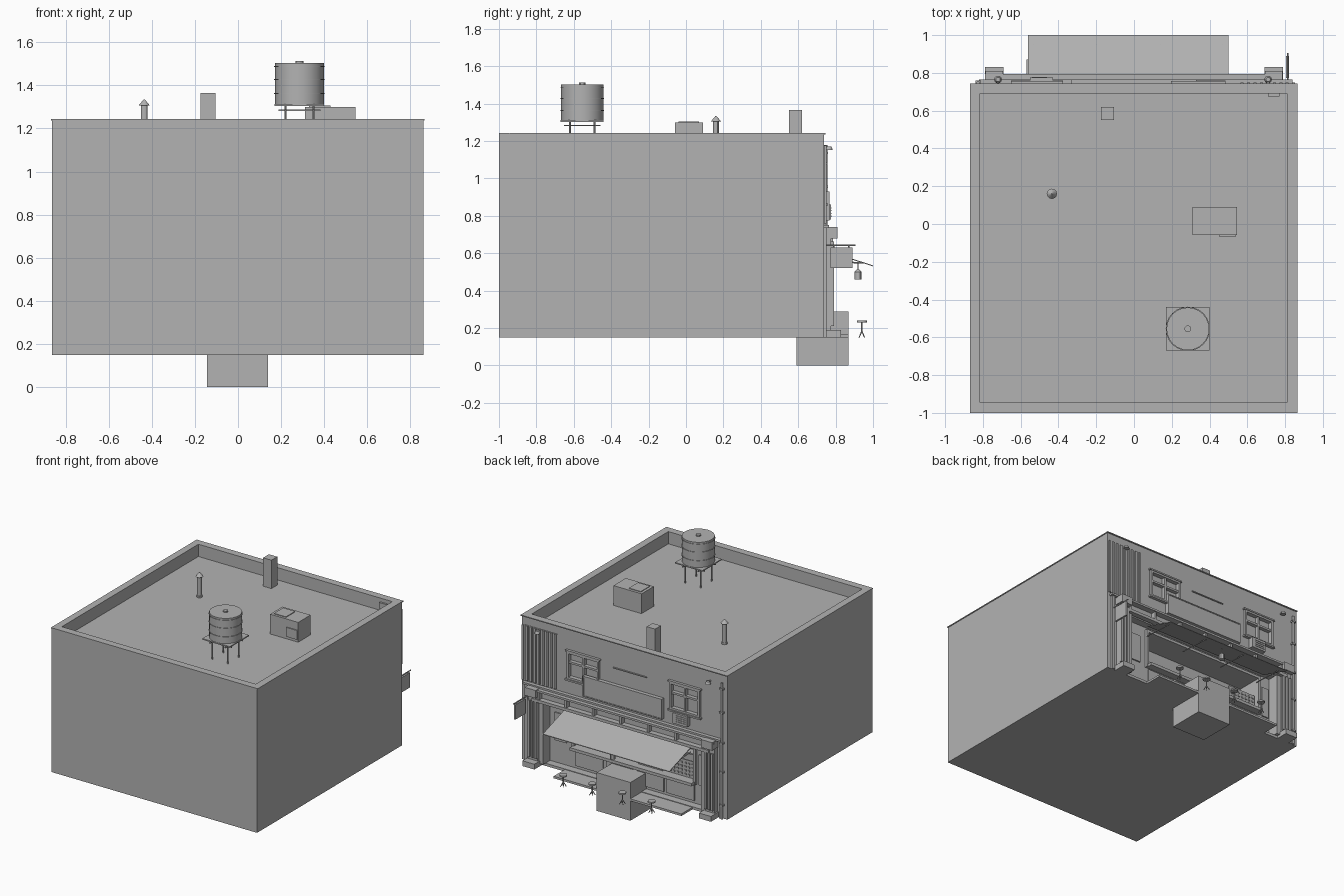
import bpy, bmesh, math
from mathutils import Vector, Matrix

grey = bpy.data.materials.new("plain grey")
grey.diffuse_color = (0.45, 0.45, 0.45, 1)


def finish(name, bm, smooth=False):
    me = bpy.data.meshes.new(name)
    bmesh.ops.recalc_face_normals(bm, faces=bm.faces)
    bm.to_mesh(me)
    bm.free()
    me.materials.append(grey)
    ob = bpy.data.objects.new(name, me)
    bpy.context.collection.objects.link(ob)
    if smooth:
        bpy.ops.object.select_all(action='DESELECT')
        ob.select_set(True)
        bpy.context.view_layer.objects.active = ob
        bpy.ops.object.shade_smooth_by_angle()
    return ob


def add_box(bm, x0, x1, y0, y1, z0, z1):
    m = Matrix.Translation(((x0 + x1) / 2, (y0 + y1) / 2, (z0 + z1) / 2))
    bmesh.ops.create_cube(bm, size=1, matrix=m @ Matrix.Diagonal((x1 - x0, y1 - y0, z1 - z0, 1)))


def boxes(name, *specs):
    bm = bmesh.new()
    for s in specs:
        add_box(bm, *s)
    return finish(name, bm)


def add_rod(bm, a, b, r1, r2=None, n=12):
    a, b = Vector(a), Vector(b)
    d = b - a
    m = Matrix.Translation((a + b) / 2) @ d.to_track_quat('Z', 'Y').to_matrix().to_4x4()
    bmesh.ops.create_cone(bm, cap_ends=True, segments=n, radius1=r1,
                          radius2=r1 if r2 is None else r2, depth=d.length, matrix=m)


def rods(name, *specs):
    bm = bmesh.new()
    for s in specs:
        add_rod(bm, *s)
    return finish(name, bm, True)


def cut(ob, *spec):
    cutter = boxes("cutter", spec)
    cutter.hide_render = True
    mod = ob.modifiers.new("cut", 'BOOLEAN')
    mod.operation, mod.solver, mod.object = 'DIFFERENCE', 'EXACT', cutter
    bpy.context.view_layer.objects.active = ob
    bpy.ops.object.modifier_apply(modifier="cut")
    bpy.data.objects.remove(cutter)


def frame(x0, x1, z0, z1, y0, y1, w):
    return [(x0, x0 + w, y0, y1, z0, z1), (x1 - w, x1, y0, y1, z0, z1),
            (x0 + w, x1 - w, y0, y1, z1 - w, z1), (x0 + w, x1 - w, y0, y1, z0, z0 + w)]


WALL, ROOF = 0.737, 1.15

# Building shell: sunken roof, shallow shop recess, serving window
shell = boxes("building_shell", (-.863, .86, -1, WALL, .15, 1.24))
cut(shell, -.815, .81, -.945, .69, ROOF, 1.4)
cut(shell, -.68, .68, .68, .9, .17, .64)
cut(shell, -.55, .45, .50, .8, .34, .60)
boxes("parapet_cap", (-.868, .865, -1, -.945, 1.236, 1.243), (-.868, .865, .69, .745, 1.236, 1.243),
      (-.868, -.815, -.945, .69, 1.236, 1.243), (.81, .865, -.945, .69, 1.236, 1.243))

# Roof: chimney, vent, cooling unit, parapet box
boxes("chimney", (-.175, -.105, .55, .62, ROOF, 1.365))
rods("vent_pipe", ((-.435, .16, ROOF), (-.435, .16, 1.31), .016),
     ((-.435, .16, ROOF), (-.435, .16, ROOF + .012), .021),
     ((-.435, .16, 1.305), (-.435, .16, 1.335), .027, .002))
boxes("roof_unit", (.31, .545, -.058, .09, ROOF, 1.30), (.45, .54, -.066, -.058, 1.17, 1.24))
boxes("roof_unit_lid", (.33, .43, -.04, .07, 1.30, 1.305))
boxes("parapet_box", (.71, .77, .675, .69, 1.17, 1.215))

# Water tank with hoops on a braced stand
tx, ty = .285, -.555
rods("water_tank", ((tx, ty, 1.312), (tx, ty, 1.503), .113, None, 24),
     ((tx, ty, 1.503), (tx, ty, 1.513), .018))
rods("tank_hoops", *[((tx, ty, z), (tx, ty, z + .005), .117, None, 24) for z in (1.36, 1.425, 1.485)])
boxes("tank_platform", (.17, .40, -.67, -.44, 1.303, 1.312))
rods("tank_legs", *[((tx + sx * .065, ty + sy * .065, ROOF), (tx + sx * .065, ty + sy * .065, 1.303), .005)
                    for sx in (-1, 1) for sy in (-1, 1)])
boxes("tank_braces", *[(tx - .098, tx + .098, ty + s * .065 - .004, ty + s * .065 + .004, 1.28, 1.287) for s in (-1, 1)],
      *[(tx + s * .065 - .004, tx + s * .065 + .004, ty - .098, ty + .098, 1.28, 1.287) for s in (-1, 1)])

# Upper facade: sign panel, windows, ribbed sheet, lamps
boxes("sign_panel", (-.33, .33, WALL, .762, .775, .93), *frame(-.33, .33, .775, .93, .76, .766, .008))
boxes("lamp_rail", (-.19, .09, WALL, .745, 1.045, 1.052))
for side, (x0, x1) in {"left": (.205, .475), "right": (-.64, -.385)}.items():
    xm = (x0 + x1) / 2
    cut(shell, x0 + .01, x1 - .01, .715, .8, .87, 1.07)
    boxes(side + "_window", *frame(x0, x1, .865, 1.075, .72, .752, .016),
          (xm - .008, xm + .008, .718, .747, .88, 1.06), (x0 + .01, x1 - .01, .718, .747, .985, 1.0),
          (x0 - .01, x1 + .01, WALL, .76, .855, .867), (x0 - .01, x1 + .01, WALL, .757, 1.073, 1.084))
boxes("window_cooler", (-.55, -.43, .72, .775, .78, .86),
      *[(-.54, -.46, .775, .779, z, z + .006) for z in (.795, .81, .825, .84)])
boxes("ribbed_sheet", (.56, .84, WALL, .741, .76, 1.175),
      *[(.565 + i * .034, .581 + i * .034, .741, .75, .76, 1.175) for i in range(9)])
for x in (.71, -.72):
    rods("wall_lamp", ((x, .735, 1.165), (x, .77, 1.165), .006), ((x, .765, 1.172), (x, .765, 1.152), .012, .02))
rods("drain_pipe", ((-.825, .748, .15), (-.825, .748, 1.18), .009))
boxes("pipe_clips", *[(-.84, -.81, WALL, .76, z, z + .012) for z in (.25, .5, .72, .95, 1.13)])

# Shop front: cornice, sign beam with posts, fluted pilasters
boxes("cornice", (-.82, .84, WALL, .765, .735, .75), (-.79, .78, WALL, .795, .722, .737))
boxes("sign_beam", (-.74, .74, .75, .79, .64, .662), (-.70, .70, WALL, .75, .662, .722),
      *[(-.69 + i * .23 - .008, -.69 + i * .23 + .008, .75, .785, .66, .724) for i in range(7)])
for side, s in {"left": 1, "right": -1}.items():
    c = .74 * s
    boxes(side + "_pilaster", (c - .04, c + .04, WALL, .775, .19, .722),
          *[(c + d - .008, c + d + .008, .775, .79, .21, .64) for d in (-.028, 0, .028)],
          (c - .046, c + .046, WALL, .81, .68, .74))
    boxes(side + "_pilaster_base", (c - .05, c + .05, WALL, .83, .15, .19))
    boxes(side + "_jamb", (s * .68 - .018, s * .68 + .018, .68, .765, .17, .65))
    boxes(side + "_edge_strip", (s * .815 - .012, s * .815 + .012, WALL, .752, .15, .735))

# Recessed serving window, counter, goods, tiled panel
boxes("window_trim", *frame(-.57, .47, .32, .62, .67, .70, .02))
boxes("counter", (-.56, .46, .60, .735, .32, .342))
boxes("lower_panel", *[(-.55 + i * .255, -.32 + i * .255, .68, .688, .19, .31) for i in range(4)])
boxes("back_shelf", (-.54, .44, .50, .56, .46, .47))
rods("shelf_jars", *[((x, .63, .342), (x, .63, h), r) for x, h, r in
                     ((.36, .39, .022), (.28, .41, .016), (.2, .38, .025), (.08, .40, .018), (0, .39, .022))])
boxes("display_case", (-.28, -.08, .60, .68, .342, .41))
boxes("tiled_panel", (-.54, -.31, .655, .665, .342, .47),
      *[(-.53 + i * .031, -.515 + i * .031, .665, .671, .355 + j * .028, .368 + j * .028)
        for i in range(7) for j in range(4)])
boxes("menu_board", (.52, .62, .68, .69, .34, .55), (-.65, -.59, .68, .69, .32, .55))

# Awning with support arms, lantern
bm = bmesh.new()
for x in (.5, -.56):
    for y, z in ((.74, .62), (1, .535), (1, .530), (.74, .613)):
        bm.verts.new((x, y, z))
bmesh.ops.convex_hull(bm, input=bm.verts)
finish("awning", bm)
rods("awning_arms", *[((x, .70, .56), (x, .95, .548), .004) for x in (.47, .14, -.2, -.53)])
rods("lantern", ((-.03, .92, .55), (-.03, .92, .51), .002), ((-.03, .92, .46), (-.03, .92, .50), .019),
     ((-.03, .92, .50), (-.03, .92, .513), .019, .008))

# Projecting side sign
boxes("side_sign", (.806, .82, .772, .89, .52, .632))
rods("side_sign_bracket", ((.813, .735, .642), (.813, .905, .642), .004),
     *[((.813, y, .63), (.813, y, .642), .003) for y in (.79, .87)])

# Front block, step and stools
boxes("front_block", (-.143, .14, .59, .87, 0, .29))
boxes("step", (-.57, .50, WALL, .87, .15, .166))
for x in (.37, .127, -.125, -.37):
    feet = [((x, .94, .185), (x + .02 * math.cos(a), .94 + .02 * math.sin(a), .15), .003)
            for a in (math.pi / 4 + k * math.pi / 2 for k in range(4))]
    rods("stool", ((x, .94, .23), (x, .94, .24), .027, None, 16), ((x, .94, .175), (x, .94, .23), .004), *feet)
